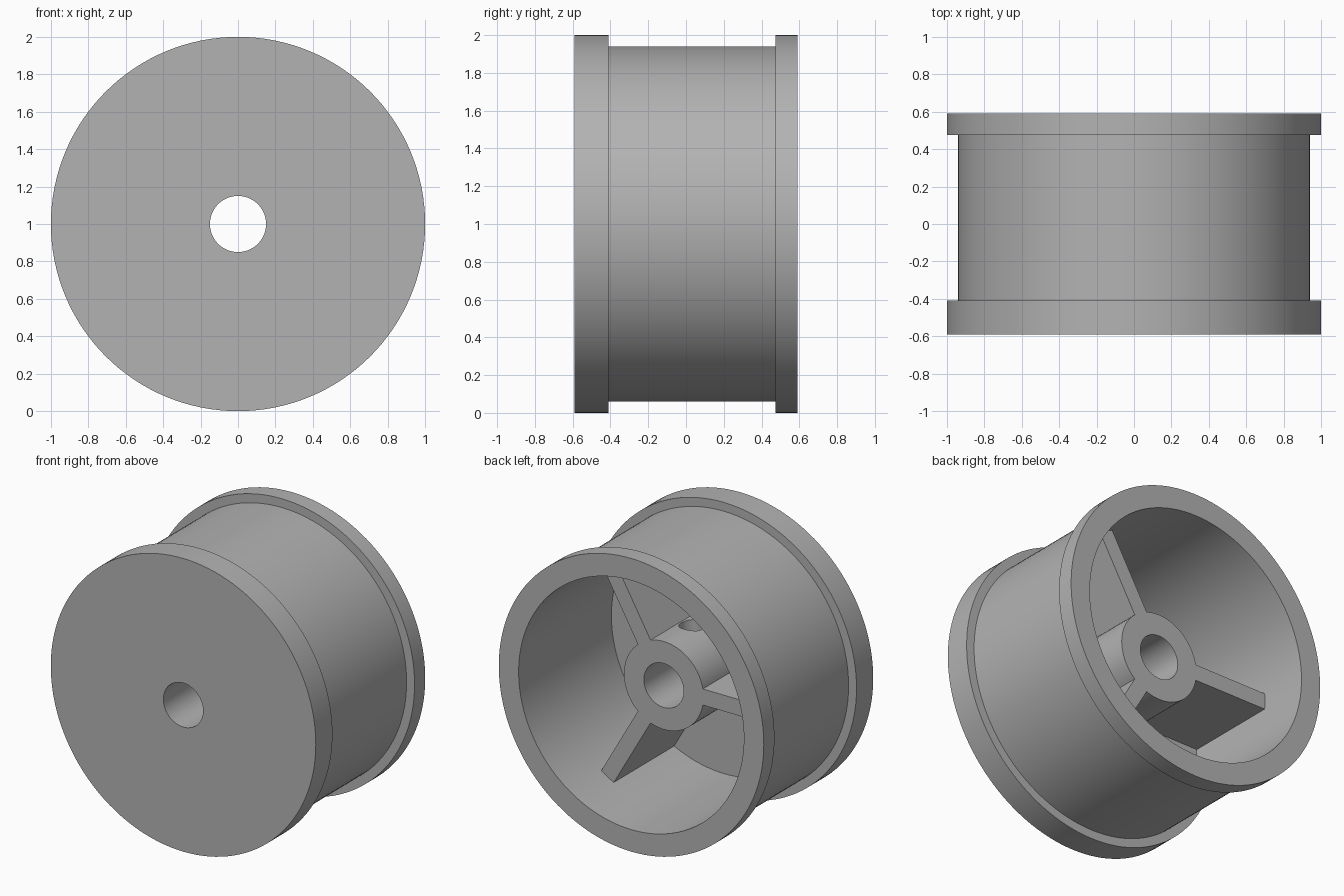
import bpy, bmesh
from math import radians, pi
from mathutils import Matrix, Vector

if "Cube" in bpy.data.objects:
    bpy.data.objects.remove(bpy.data.objects["Cube"])

CENTRE = Vector((0, 0, 1))
SEGMENTS = 128

grey = bpy.data.materials.new("plain_grey")
grey.use_nodes = True
colour = (0.45, 0.45, 0.45, 1)
grey.diffuse_color = colour
grey.node_tree.nodes["Principled BSDF"].inputs["Base Color"].default_value = colour


def make_object(name, bm):
    bmesh.ops.recalc_face_normals(bm, faces=bm.faces)
    mesh = bpy.data.meshes.new(name)
    bm.to_mesh(mesh)
    bm.free()
    mesh.materials.append(grey)
    obj = bpy.data.objects.new(name, mesh)
    bpy.context.collection.objects.link(obj)
    return obj


def lathe(name, profile):
    """Turn a closed (radius, y) profile around the wheel axis."""
    bm = bmesh.new()
    verts = [bm.verts.new(CENTRE + Vector((r, y, 0))) for r, y in profile]
    edges = [bm.edges.new((verts[i - 1], v)) for i, v in enumerate(verts)]
    bmesh.ops.spin(bm, geom=verts + edges, cent=CENTRE, axis=(0, 1, 0),
                   angle=2 * pi, steps=SEGMENTS, use_merge=True)
    bmesh.ops.remove_doubles(bm, verts=bm.verts, dist=0.0001)
    return make_object(name, bm)


def smooth(obj):
    bpy.ops.object.select_all(action="DESELECT")
    obj.select_set(True)
    bpy.context.view_layer.objects.active = obj
    bpy.ops.object.shade_smooth_by_angle(angle=radians(30))


FRONT, FLOOR, HUB_BACK, BACK = -0.59, -0.41, 0.24, 0.59
BORE, HUB, WALL, DRUM, FLANGE = 0.15, 0.30, 0.85, 0.94, 1.0

# Drum with two flanges and a closed front
drum = lathe("wheel_drum", [
    (BORE, FRONT), (FLANGE, FRONT), (FLANGE, FLOOR), (DRUM, FLOOR),
    (DRUM, 0.475), (FLANGE, 0.475), (FLANGE, BACK), (WALL, BACK),
    (WALL, FLOOR), (BORE, FLOOR)])
smooth(drum)

# Hub tube
hub = lathe("hub", [(BORE, FLOOR), (HUB, FLOOR), (HUB, HUB_BACK), (BORE, HUB_BACK)])

# Screw hole through the top of the hub
bm = bmesh.new()
bmesh.ops.create_cone(bm, cap_ends=True, segments=32, radius1=0.08, radius2=0.08,
                      depth=0.4, matrix=Matrix.Translation((0, -0.06, 1.25)))
cutter = make_object("screw_hole_cutter", bm)
cutter.hide_render = True
cutter.hide_set(True)
cut = hub.modifiers.new("screw_hole", "BOOLEAN")
cut.operation = "DIFFERENCE"
cut.solver = "EXACT"
cut.object = cutter
bpy.context.view_layer.objects.active = hub
bpy.ops.object.modifier_apply(modifier=cut.name)
bpy.data.objects.remove(cutter)
smooth(hub)

# Three spokes joining the hub to the drum wall
inner, outer = 0.29, 0.86
for i, angle in enumerate((60, 180, 300)):
    bm = bmesh.new()
    bmesh.ops.create_cube(bm, size=1)
    bmesh.ops.scale(bm, vec=(outer - inner, HUB_BACK - FLOOR, 0.11), verts=bm.verts)
    bmesh.ops.translate(bm, vec=((inner + outer) / 2, (HUB_BACK + FLOOR) / 2, 0), verts=bm.verts)
    # Negative turn about y carries +x towards +z
    bmesh.ops.rotate(bm, cent=(0, 0, 0), verts=bm.verts,
                     matrix=Matrix.Rotation(-radians(angle), 3, "Y"))
    bmesh.ops.translate(bm, vec=CENTRE, verts=bm.verts)
    make_object(f"spoke_{i + 1}", bm)
